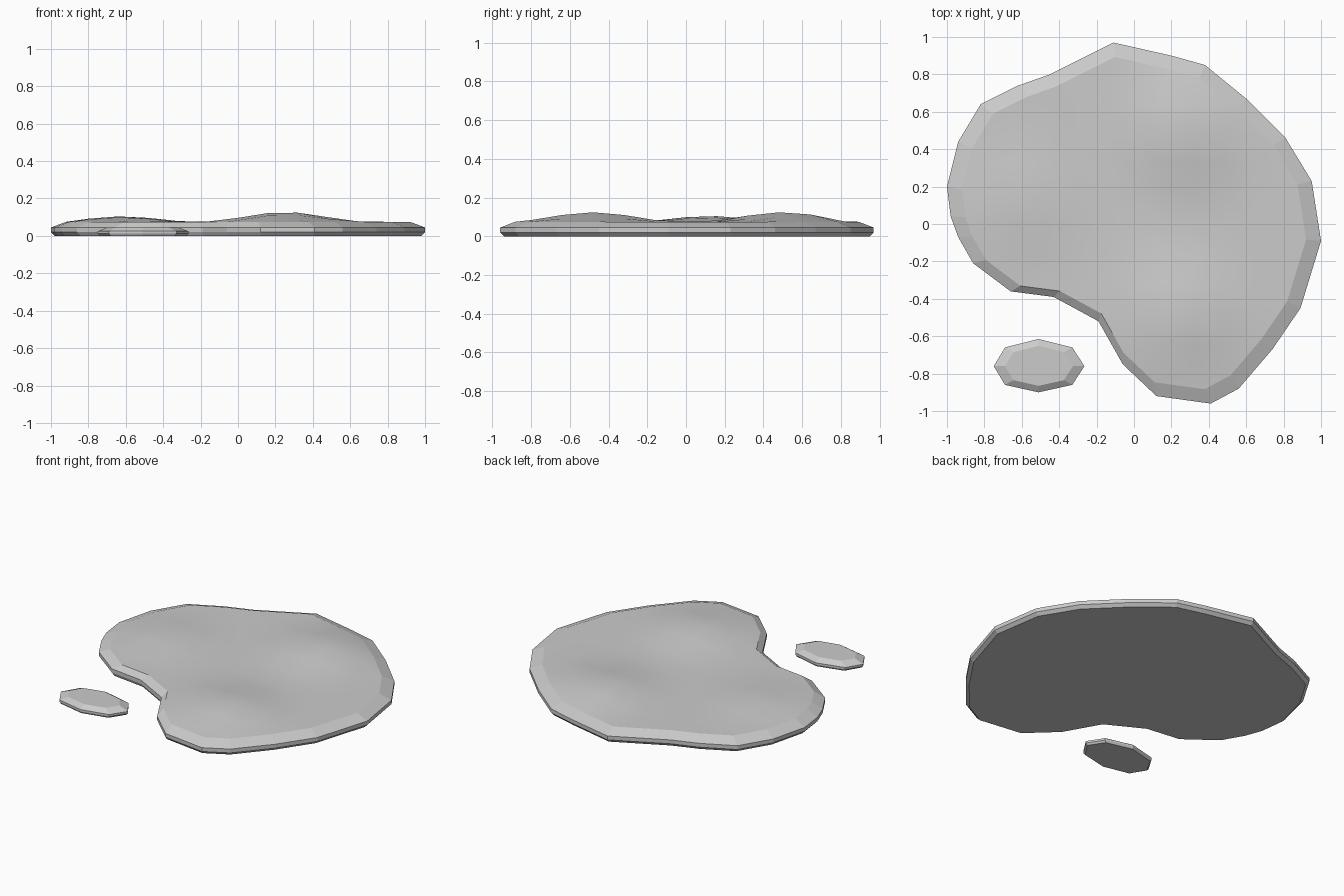
import bpy, bmesh, math
from mathutils import Vector
from mathutils.geometry import delaunay_2d_cdt

if "Cube" in bpy.data.objects:
    bpy.data.objects.remove(bpy.data.objects["Cube"])

COAST = [(-.11, .97), (.20, .90), (.38, .85), (.60, .67), (.81, .46), (.95, .23),
         (1, -.09), (.89, -.45), (.74, -.67), (.56, -.88), (.41, -.96), (.12, -.92),
         (-.06, -.75), (-.19, -.52), (-.43, -.39), (-.66, -.36), (-.86, -.21),
         (-.94, -.07), (-.98, .04), (-1, .20), (-.94, .44), (-.82, .64),
         (-.62, .74), (-.45, .80)]
# gentle hills: x, y, height, radius
HILLS = [(.25, -.48, .052, .45), (.25, .5, .052, .45), (-.62, .12, .03, .4)]


def hill_height(x, y):
    z = .075
    for hx, hy, h, r in HILLS:
        d = min(1, math.hypot(x - hx, y - hy) / r)
        z += h * (.5 + .5 * math.cos(math.pi * d))
    return z


def slab(name, outline, centre, rings, grid=None):
    """Stacked scaled outlines, flat underside, flat or hilly top."""
    cx, cy = centre
    bm = bmesh.new()
    loops = [[bm.verts.new((cx + (x - cx) * s, cy + (y - cy) * s, z)) for x, y in outline]
             for s, z in rings]
    n = len(outline)
    for a, b in zip(loops, loops[1:]):
        for i in range(n):
            j = (i + 1) % n
            bm.faces.new((a[i], a[j], b[j], b[i]))
    bm.faces.new(loops[0])
    top = loops[-1]
    if grid is None:
        bm.faces.new(top)
    else:
        # triangulated interior following the hills
        pts = [v.co.xy for v in top]
        steps = [grid * k for k in range(-8, 9)]
        pts += [Vector((x, y)) for x in steps for y in steps
                if min((Vector((x, y)) - p).length for p in pts[:n]) > grid * .5]
        co, _, faces, orig, _, _ = delaunay_2d_cdt(
            pts, [(i, (i + 1) % n) for i in range(n)], [], 1, 1e-5)
        lookup = {}
        for f in faces:
            for i in f:
                if i not in lookup:
                    rim = [o for o in orig[i] if o < n]
                    lookup[i] = top[rim[0]] if rim else bm.verts.new(
                        (co[i].x, co[i].y, hill_height(co[i].x, co[i].y)))
            bm.faces.new([lookup[i] for i in f]).smooth = True
    bmesh.ops.recalc_face_normals(bm, faces=bm.faces)
    me = bpy.data.meshes.new(name)
    bm.to_mesh(me)
    bm.free()
    ob = bpy.data.objects.new(name, me)
    bpy.context.collection.objects.link(ob)
    return ob


# Main landmass
slab("main_island", COAST, (0, 0),
     [(.98, 0), (1, .02), (1, .045), (.92, .075)], grid=.16)

# Small islet off the front left
ISLET = [(-.51, -.615), (-.33, -.66), (-.265, -.76), (-.33, -.86),
         (-.51, -.90), (-.69, -.86), (-.75, -.76), (-.69, -.66)]
slab("small_islet", ISLET, (-.51, -.76),
     [(.95, 0), (1, .012), (1, .025), (.75, .048)])
